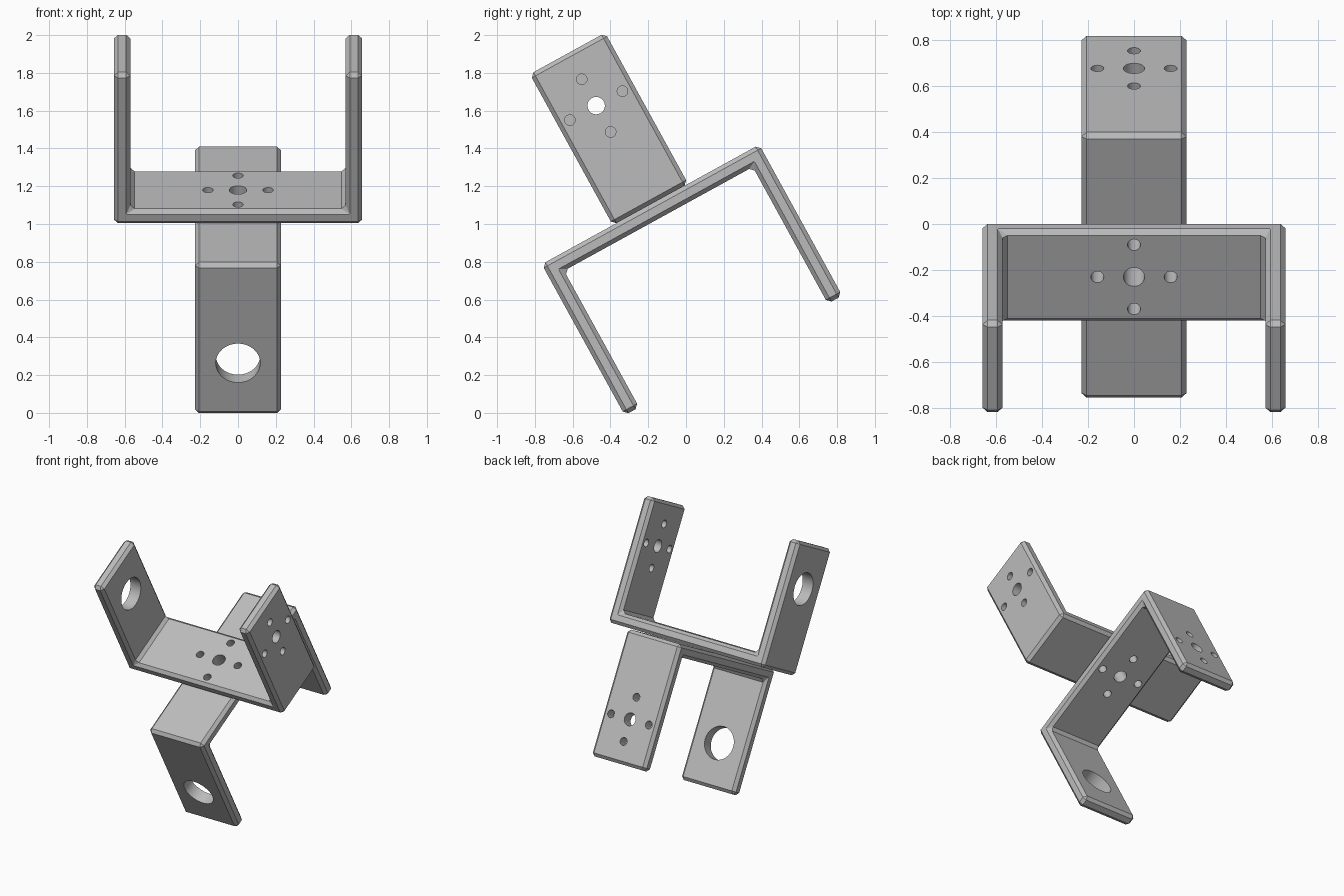
import bpy
import bmesh
from math import radians, pi
from mathutils import Matrix, Vector

if "Cube" in bpy.data.objects:
    bpy.data.objects.remove(bpy.data.objects["Cube"])

WIDTH, HEIGHT, DEPTH, THICK = 1.314, 0.912, 0.455, 0.087
CHAMFER = 0.022
HOLE_HEIGHT = 0.597
BIG_R, HUB_R, SCREW_R, SCREW_RING = 0.118, 0.046, 0.028, 0.159

grey = bpy.data.materials.new("bracket_grey")
grey.use_nodes = True
grey.diffuse_color = (0.5, 0.5, 0.5, 1)
grey.node_tree.nodes["Principled BSDF"].inputs["Base Color"].default_value = (0.5, 0.5, 0.5, 1)


def mesh_object(name, bm):
    bmesh.ops.recalc_face_normals(bm, faces=bm.faces)
    mesh = bpy.data.meshes.new(name)
    bm.to_mesh(mesh)
    bm.free()
    obj = bpy.data.objects.new(name, mesh)
    bpy.context.collection.objects.link(obj)
    return obj


def u_channel(name):
    """U profile in XZ, extruded along Y."""
    w, i = WIDTH / 2, WIDTH / 2 - THICK
    right = [(w, 0), (w, HEIGHT), (i, HEIGHT), (i, THICK)]
    profile = right + [(-x, z) for x, z in reversed(right)]
    bm = bmesh.new()
    face = bm.faces.new([bm.verts.new((x, -DEPTH / 2, z)) for x, z in profile])
    ext = bmesh.ops.extrude_face_region(bm, geom=[face])
    verts = [v for v in ext["geom"] if isinstance(v, bmesh.types.BMVert)]
    bmesh.ops.translate(bm, verts=verts, vec=(0, DEPTH, 0))
    return mesh_object(name, bm)


def add_hole(bm, radius, matrix):
    bmesh.ops.create_cone(bm, cap_ends=True, segments=32, radius1=radius,
                          radius2=radius, depth=THICK * 2, matrix=matrix)


def add_horn_pattern(bm, matrix):
    """Hub hole with four screw holes around it."""
    add_hole(bm, HUB_R, matrix)
    for k in range(4):
        spin = Matrix.Rotation(k * pi / 2, 4, "Z")
        add_hole(bm, SCREW_R, matrix @ spin @ Matrix.Translation((SCREW_RING, 0, 0)))


def hole_cutter(name):
    bm = bmesh.new()
    sideways = Matrix.Rotation(pi / 2, 4, "Y")
    arm = WIDTH / 2 - THICK / 2
    add_horn_pattern(bm, Matrix.Translation((0, 0, THICK / 2)))
    add_horn_pattern(bm, Matrix.Translation((arm, 0, HOLE_HEIGHT)) @ sideways)
    add_hole(bm, BIG_R, Matrix.Translation((-arm, 0, HOLE_HEIGHT)) @ sideways)
    cutter = mesh_object(name, bm)
    cutter.hide_render = True
    return cutter


def bracket(name, matrix):
    obj = u_channel(name)
    cutter = hole_cutter(name + "_cutter")
    bev = obj.modifiers.new("chamfer", "BEVEL")
    bev.width, bev.segments = CHAMFER, 1
    bev.limit_method = "ANGLE"
    cut = obj.modifiers.new("holes", "BOOLEAN")
    cut.operation, cut.solver, cut.object = "DIFFERENCE", "EXACT", cutter
    # Bake the modifiers so the cutter can go
    dg = bpy.context.evaluated_depsgraph_get()
    baked = bpy.data.meshes.new_from_object(obj.evaluated_get(dg))
    obj.modifiers.clear()
    obj.data = baked
    bpy.data.objects.remove(cutter)
    baked.materials.clear()
    baked.materials.append(grey)
    obj.matrix_world = matrix
    bpy.ops.object.select_all(action="DESELECT")
    obj.select_set(True)
    bpy.context.view_layer.objects.active = obj
    bpy.ops.object.shade_smooth_by_angle(angle=radians(30))
    return obj


# Shared joint plane, tilted about X
joint = Matrix.Translation((0, -0.188, 1.1035)) @ Matrix.Rotation(radians(28.8), 4, "X")

# Upper bracket opens upward; lower one is turned a quarter and opens downward
flip = Matrix((Vector((0, 1, 0)), Vector((1, 0, 0)), Vector((0, 0, -1)))).to_4x4()
bracket("upper_bracket", joint)
bracket("lower_bracket", joint @ flip)
